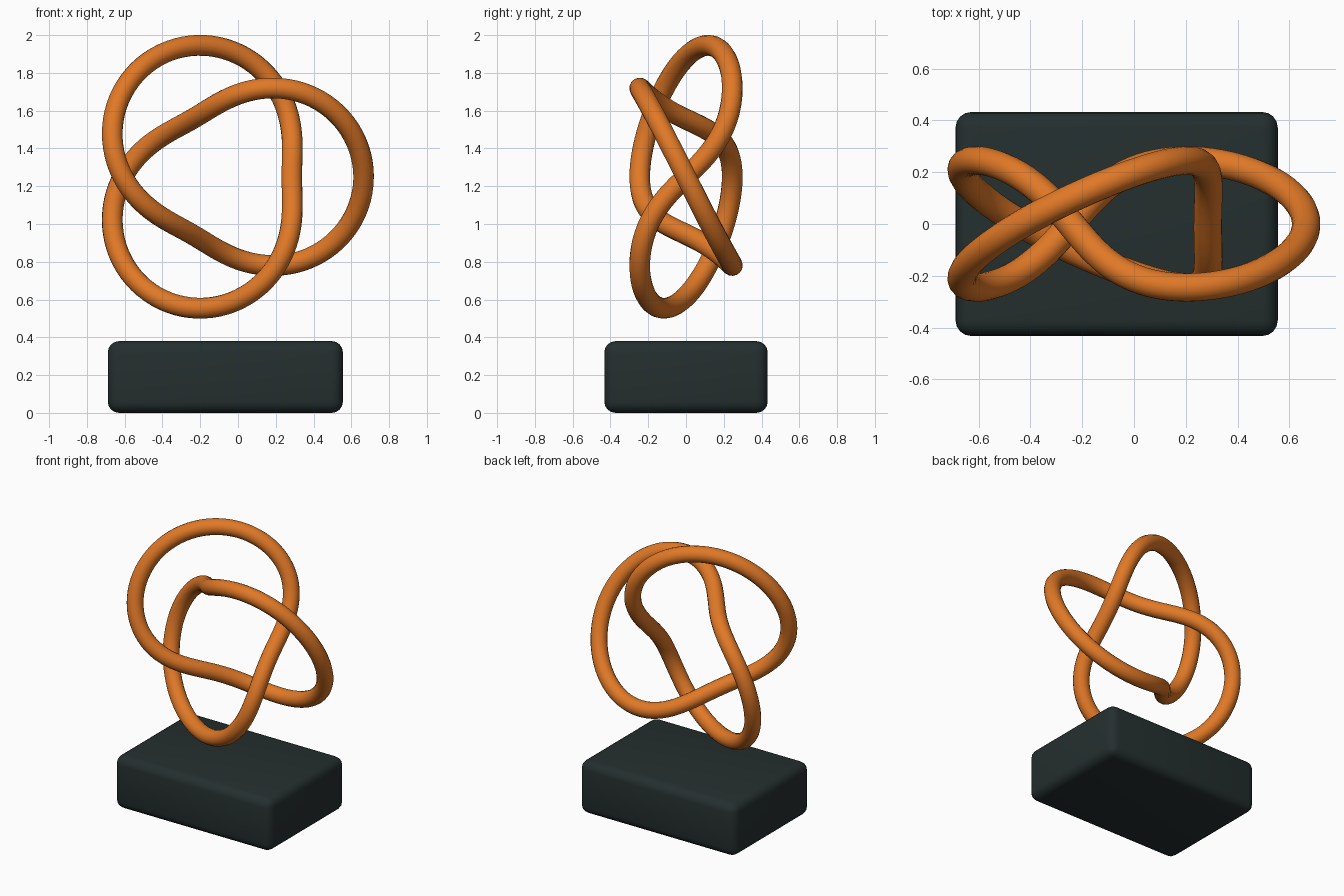
import bpy, math

if "Cube" in bpy.data.objects:
    bpy.data.objects.remove(bpy.data.objects["Cube"])


def material(name, rgb):
    m = bpy.data.materials.new(name)
    m.diffuse_color = (*rgb, 1)
    m.use_nodes = True
    m.node_tree.nodes["Principled BSDF"].inputs["Base Color"].default_value = m.diffuse_color
    return m


orange = material("orange", (0.75, 0.19, 0.02))
charcoal = material("dark slate", (0.018, 0.028, 0.028))

CX, CZ = -0.067, 1.25            # knot centre
RING, LOBE, DEPTH, TUBE = 0.542, 0.19, 0.245, 0.055

# Knot: closed trefoil path swept with a round section
curve = bpy.data.curves.new("knot", 'CURVE')
curve.dimensions = '3D'
curve.bevel_depth = TUBE
curve.bevel_resolution = 6
spline = curve.splines.new('POLY')
N = 240
spline.points.add(N - 1)
for i, p in enumerate(spline.points):
    t = 2 * math.pi * i / N
    r = RING + LOBE * math.cos(3 * t)
    p.co = (CX + r * math.cos(2 * t), -DEPTH * math.sin(3 * t),
            CZ + r * math.sin(2 * t), 1)
spline.use_cyclic_u = True
spline.use_smooth = True
curve.materials.append(orange)
knot = bpy.data.objects.new("knot", curve)
bpy.context.collection.objects.link(knot)
bpy.context.view_layer.objects.active = knot
knot.select_set(True)
bpy.ops.object.convert(target='MESH')
bpy.ops.object.shade_smooth()

# Base: rounded block below the floating knot
bpy.ops.mesh.primitive_cube_add(size=1, location=(CX, 0, 0.19))
base = bpy.context.object
base.name = "base"
base.scale = (1.245, 0.865, 0.38)
bpy.ops.object.transform_apply(location=False, rotation=False, scale=True)
base.data.materials.append(charcoal)
bevel = base.modifiers.new("rounded edges", 'BEVEL')
bevel.width = 0.06
bevel.segments = 4
bpy.ops.object.modifier_apply(modifier=bevel.name)
bpy.ops.object.shade_smooth_by_angle(angle=math.radians(35))
